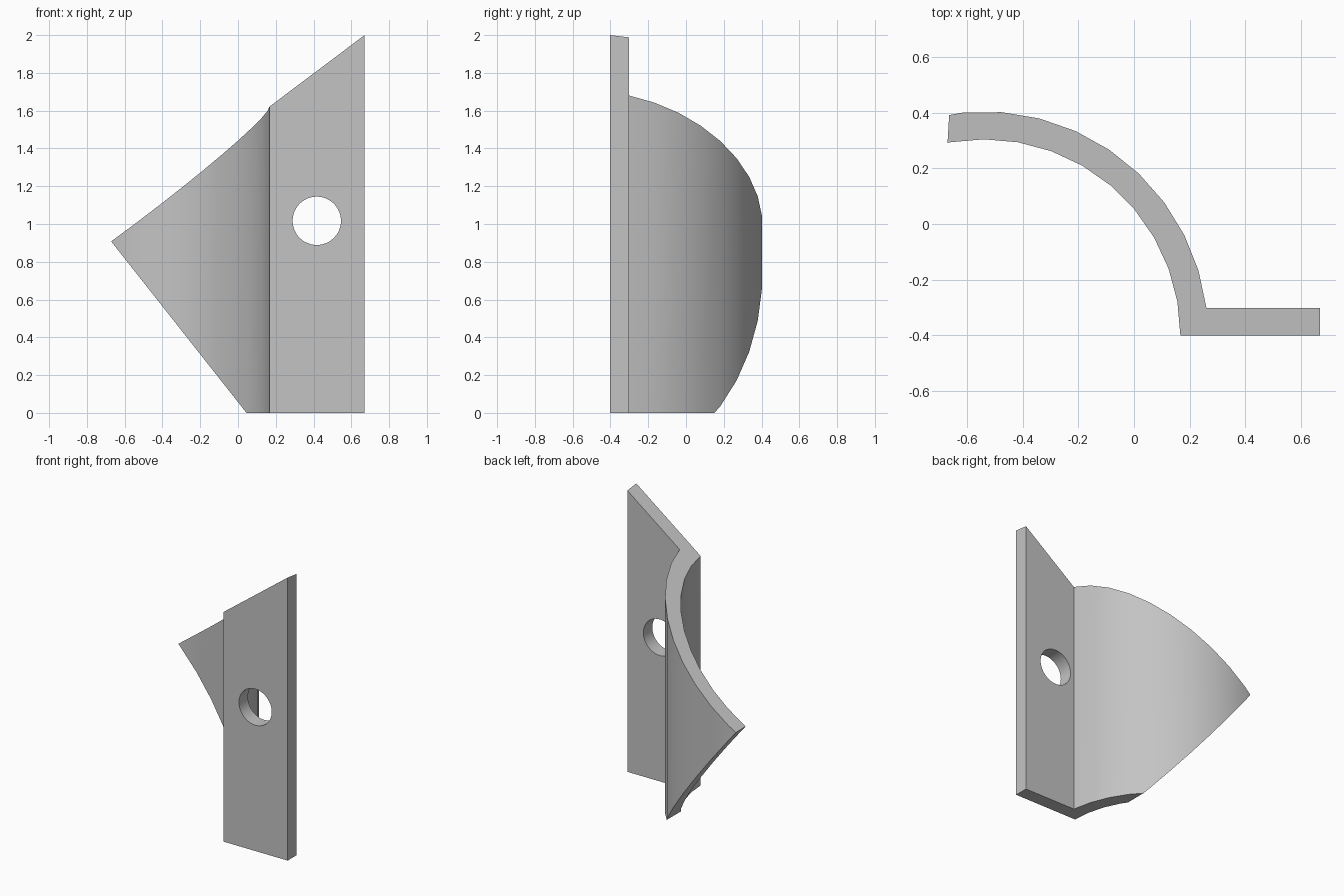
import bpy, bmesh, math
from mathutils import Vector

if "Cube" in bpy.data.objects:
    bpy.data.objects.remove(bpy.data.objects["Cube"])

grey = bpy.data.materials.new("light_grey")
grey.diffuse_color = (0.55, 0.55, 0.55, 1)
grey.use_nodes = True
grey.node_tree.nodes["Principled BSDF"].inputs["Base Color"].default_value = grey.diffuse_color

# Plan profile: straight flange joined to a curved wing
CX, CY, R_IN, R_OUT = -0.54, -0.402, 0.707, 0.807


def arc(radius, start, step, count):
    return [(CX + radius * math.cos(math.radians(start + step * i)),
             CY + radius * math.sin(math.radians(start + step * i)))
            for i in range(count)]


outer = arc(R_OUT, 7.1, 9.8, 11)
inner = arc(R_IN, 0, 10, 12)
profile = [(0.67, CY), (0.67, outer[0][1])] + outer + inner[::-1]

bm = bmesh.new()
base = bm.faces.new([bm.verts.new((x, y, -2)) for x, y in profile])
up = bmesh.ops.extrude_face_region(bm, geom=[base])["geom"]
bmesh.ops.translate(bm, vec=(0, 0, 6),
                    verts=[v for v in up if isinstance(v, bmesh.types.BMVert)])

# Trim planes: sloped top, flat foot, slanted lower edge of the wing
cuts = [((0.67, CY, 2.0), (-0.752, 0.12, 1)),
        ((0, 0, 0), (0, 0, -1)),
        ((0.045, 0, 0), (-1.267, 0, -1))]
for co, normal in cuts:
    bmesh.ops.bisect_plane(bm, geom=bm.verts[:] + bm.edges[:] + bm.faces[:],
                           plane_co=co, plane_no=Vector(normal).normalized(),
                           clear_outer=True)
    bmesh.ops.holes_fill(bm, edges=[e for e in bm.edges if e.is_boundary], sides=0)
bmesh.ops.recalc_face_normals(bm, faces=bm.faces[:])

mesh = bpy.data.meshes.new("curved_blade")
bm.to_mesh(mesh)
bm.free()
mesh.materials.append(grey)
blade = bpy.data.objects.new("curved_blade", mesh)
bpy.context.collection.objects.link(blade)

# Bolt hole through the flange
bpy.ops.mesh.primitive_cylinder_add(vertices=48, radius=0.128, depth=0.3,
                                    location=(0.417, -0.352, 1.017),
                                    rotation=(math.pi / 2, 0, 0))
cutter = bpy.context.object
cutter.name = "bolt_hole_cutter"
cutter.data.materials.append(grey)
cutter.hide_render = True
cutter.hide_set(True)
hole = blade.modifiers.new("bolt_hole", 'BOOLEAN')
hole.operation = 'DIFFERENCE'
hole.solver = 'EXACT'
hole.object = cutter

# Bake the hole, then smooth the curved walls
bpy.context.view_layer.objects.active = blade
blade.select_set(True)
bpy.ops.object.modifier_apply(modifier=hole.name)
bpy.data.objects.remove(cutter)
bpy.ops.object.shade_smooth_by_angle(angle=math.radians(30))
